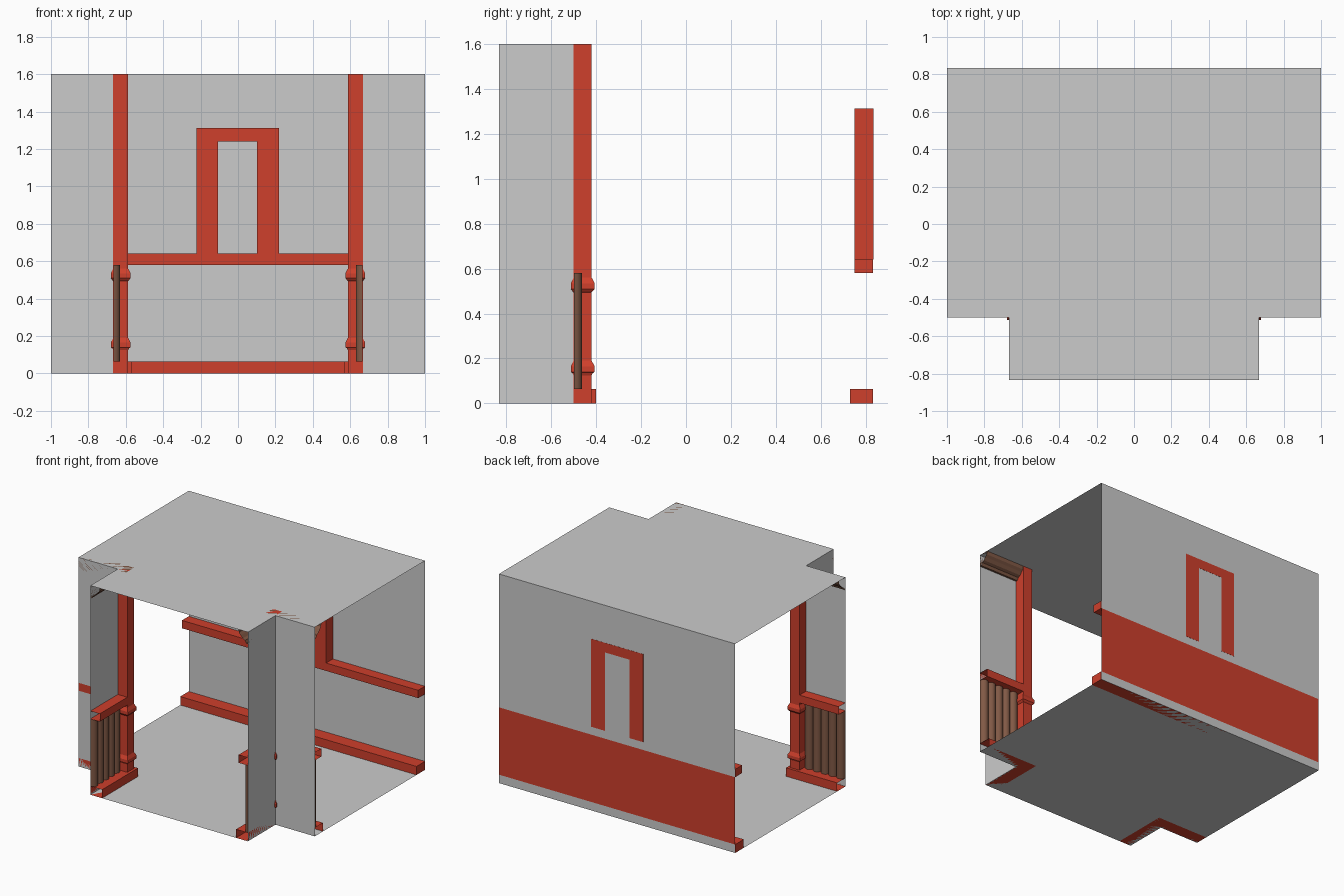
import bpy, bmesh, math

if "Cube" in bpy.data.objects:
    bpy.data.objects.remove(bpy.data.objects["Cube"])

W, B, D, F, H = 1.0, 0.667, 0.833, 0.5, 1.6   # half width, bay half width, half depth, front wall y, height


def material(name, rgb):
    m = bpy.data.materials.new(name)
    m.diffuse_color = (*rgb, 1)
    m.use_nodes = True
    m.node_tree.nodes["Principled BSDF"].inputs["Base Color"].default_value = m.diffuse_color
    return m


RED = material("red_paint", (0.62, 0.05, 0.025))
BROWN = material("brown_wood", (0.22, 0.10, 0.06))


def make(name, verts, faces, mat=None, recalc=True):
    me = bpy.data.meshes.new(name)
    me.from_pydata(verts, [], faces)
    if recalc:
        bm = bmesh.new()
        bm.from_mesh(me)
        bmesh.ops.recalc_face_normals(bm, faces=bm.faces)
        bm.to_mesh(me)
        bm.free()
    if mat:
        me.materials.append(mat)
    ob = bpy.data.objects.new(name, me)
    bpy.context.collection.objects.link(ob)
    return ob


def loft(name, rings, mat, closed=True, caps=False):
    """Skin a list of equal-length point rings."""
    n = len(rings[0])
    faces = []
    for r in range(len(rings) - 1):
        for i in range(n if closed else n - 1):
            j = (i + 1) % n
            faces.append((r * n + i, r * n + j, (r + 1) * n + j, (r + 1) * n + i))
    if caps:
        faces += [tuple(range(n)), tuple(range((len(rings) - 1) * n, len(rings) * n))]
    return make(name, [p for ring in rings for p in ring], faces, mat)


def box(name, x0, x1, y0, y1, z0, z1, mat):
    rings = [[(x0, y0, z), (x1, y0, z), (x1, y1, z), (x0, y1, z)] for z in (z0, z1)]
    return loft(name, rings, mat, caps=True)


def corner_trim(name, s, profile, mat):
    """Sweep (depth, z) profile along the inside of the bay side wall and front wall, mitred."""
    rings = [[(s * (B - d), -D, z) for d, z in profile],
             [(s * (B - d), -F + d, z) for d, z in profile],
             [(s * W, -F + d, z) for d, z in profile]]
    return loft(name, rings, mat)


# T-shaped floor and ceiling
plan = [(-W, D), (-W, -F), (-B, -F), (-B, -D), (B, -D), (B, -F), (W, -F), (W, D)]
make("floor", [(x, y, 0) for x, y in plan], [tuple(range(8))], recalc=False)
make("ceiling", [(x, y, H) for x, y in plan], [tuple(range(8))[::-1]], recalc=False)

# Thin back wall
make("back_wall", [(-W, D, 0), (W, D, 0), (W, D, H), (-W, D, H)], [(0, 1, 2, 3)], recalc=False)

# Red panel on the outside of the back wall
e = D + 0.001
make("back_panel", [(-W, e, 0.065), (W, e, 0.065), (W, e, 0.58), (-W, e, 0.58)],
     [(3, 2, 1, 0)], RED, recalc=False)

# Back skirting, chair rail and door frame
box("back_skirting", -W, W, 0.73, D - 0.001, 0, 0.065, RED)
box("back_rail", -W, W, 0.75, D - 0.001, 0.58, 0.64, RED)
arch = [(-0.222, 0.64), (-0.222, 1.313), (0.22, 1.313), (0.22, 0.64),
        (0.102, 0.64), (0.102, 1.24), (-0.106, 1.24), (-0.106, 0.64)]
loft("door_frame", [[(x, y, z) for x, z in arch] for y in (0.75, e)], RED, caps=True)

# Crown moulding, skirting and rail profiles (depth from wall, height)
crown = [(0, 1.51), (0.015, 1.51), (0.025, 1.53), (0.045, 1.54), (0.06, 1.56), (0.075, 1.575),
         (0.08, H), (0, H)]
skirting = [(0, 0), (0.1, 0), (0.1, 0.065), (0, 0.065)]
rail = [(0, 0.58), (0.08, 0.58), (0.08, 0.64), (0, 0.64)]

# Post silhouette: (half width, z) with two collars
post = [(0.04, 0), (0.04, 0.125), (0.045, 0.135), (0.053, 0.14), (0.053, 0.165), (0.04, 0.19),
        (0.04, 0.495), (0.045, 0.5), (0.053, 0.51), (0.053, 0.535), (0.04, 0.56), (0.04, H)]

N, SEG = 5, 8
for s, side in ((-1, "left"), (1, "right")):
    # Front corner walls
    path = [(s * B, -D), (s * B, -F), (s * W, -F)]
    loft(side + "_front_wall", [[(x, y, 0), (x, y, H)] for x, y in path], None, closed=False)
    # Mitred trims
    corner_trim(side + "_crown", s, crown, BROWN)
    corner_trim(side + "_skirting", s, skirting, RED)
    corner_trim(side + "_rail", s, rail, RED)
    # Square corner post
    cx, cy = s * (B - 0.04), -F + 0.04
    loft(side + "_post", [[(cx + a * h, cy + b * h, z) for a, b in
                           ((-1, -1), (1, -1), (1, 1), (-1, 1))] for h, z in post], RED, caps=True)
    # Half-round wooden slats lining both walls below the rail
    step = (D - F) / N
    wave = []
    for k in range(N):
        for i in range(SEG + (k == N - 1)):
            a = math.pi * i / SEG
            wave.append((step * (k + 0.5 - 0.5 * math.cos(a)), 0.036 * math.sin(a) + 0.001))
    for part, pts in (("bay", [(s * (B - d), -D + t) for t, d in wave]),
                      ("front", [(s * (B + t), -F + d) for t, d in wave])):
        ob = loft(f"{side}_{part}_slats", [[(x, y, 0.065), (x, y, 0.58)] for x, y in pts],
                  BROWN, closed=False)
        bpy.context.view_layer.objects.active = ob
        ob.select_set(True)
        bpy.ops.object.shade_smooth_by_angle(angle=math.radians(40))
        ob.select_set(False)
